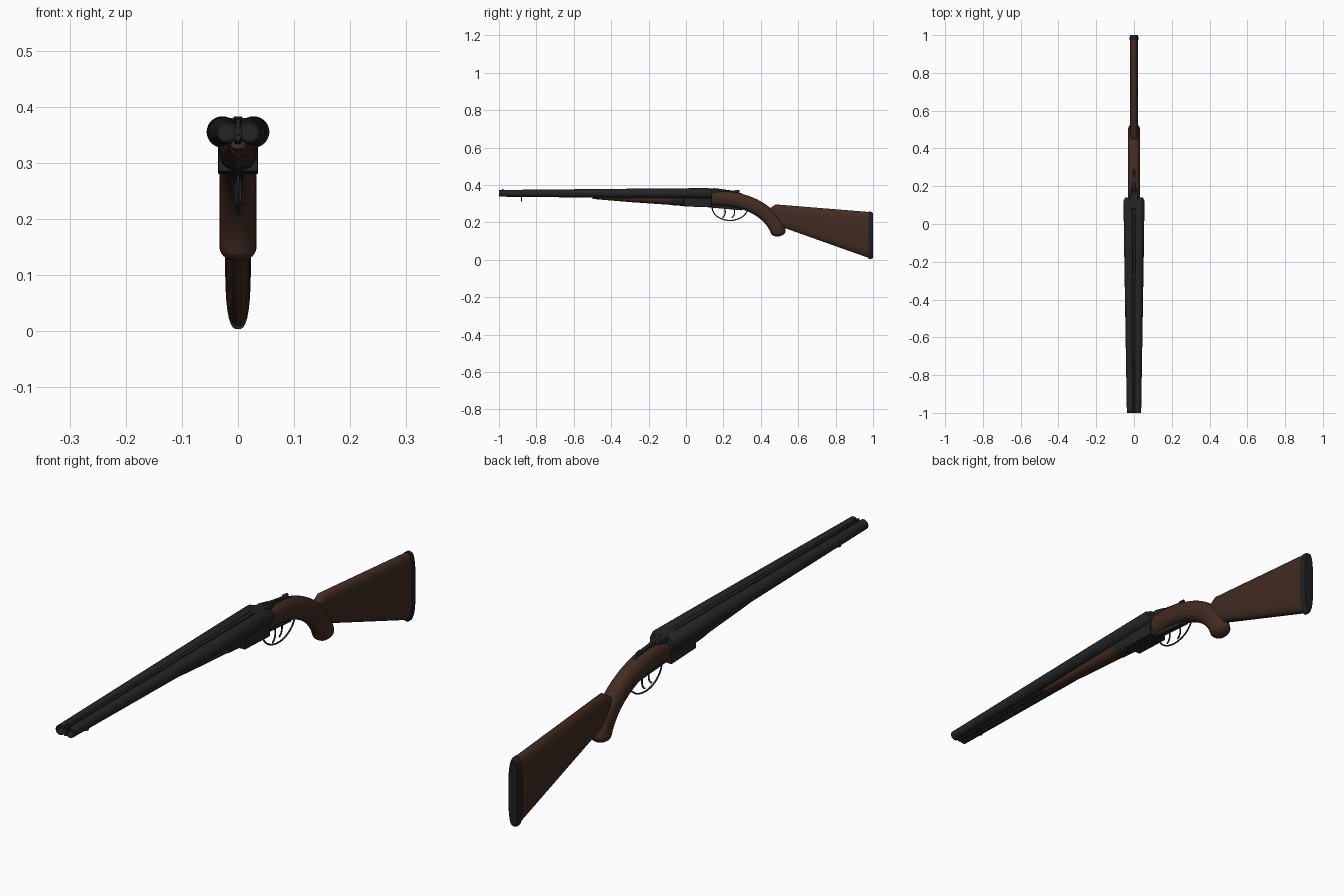
import bpy
import bmesh
import math
from mathutils import Vector
from mathutils.geometry import interpolate_bezier

cube = bpy.data.objects.get("Cube")
if cube:
    bpy.data.objects.remove(cube, do_unlink=True)


def material(name, red, green, blue):
    mat = bpy.data.materials.new(name)
    mat.use_nodes = True
    colour = (red, green, blue, 1)
    mat.diffuse_color = colour
    mat.node_tree.nodes["Principled BSDF"].inputs["Base Color"].default_value = colour
    return mat


STEEL = material("blued steel", 0.017, 0.018, 0.019)
WOOD = material("dark walnut", 0.054, 0.025, 0.016)
PAD = material("butt plate black", 0.014, 0.014, 0.015)


def superellipse(angle, power):
    """Point on a unit outline that grows squarer as the power rises."""
    cosine, sine = math.cos(angle), math.sin(angle)
    return (math.copysign(abs(cosine) ** (2 / power), cosine),
            math.copysign(abs(sine) ** (2 / power), sine))


def loft(name, mat, rings, power=2.0, sides=32, follow=False):
    """Skin rings given as (centre, half width, half height), in order along y."""
    bm = bmesh.new()
    centres = [centre for centre, width, height in rings]
    outline = [superellipse(math.tau * (k + 0.5) / sides, power) for k in range(sides)]
    loops = []
    for i, (centre, width, height) in enumerate(rings):
        up = Vector((0, 0, 1))
        if follow:
            ahead = centres[min(i + 1, len(rings) - 1)] - centres[max(i - 1, 0)]
            up = Vector((0, -ahead.z, ahead.y)).normalized()
        loops.append([bm.verts.new(centre + Vector((u * width, 0, 0)) + up * v * height)
                      for u, v in outline])
    for near, far in zip(loops, loops[1:]):
        for k in range(sides):
            bm.faces.new((near[k - 1], near[k], far[k], far[k - 1]))
    bm.faces.new(loops[0])
    bm.faces.new(loops[-1])
    bmesh.ops.recalc_face_normals(bm, faces=bm.faces)
    mesh = bpy.data.meshes.new(name)
    bm.to_mesh(mesh)
    bm.free()
    mesh.materials.append(mat)
    mesh.polygons.foreach_set("use_smooth", [True] * len(mesh.polygons))
    mesh.set_sharp_from_angle(angle=math.radians(40))
    obj = bpy.data.objects.new(name, mesh)
    bpy.context.collection.objects.link(obj)
    return obj


def span(y, bottom, top, width):
    """Ring on the centre line, reaching from bottom to top."""
    return Vector((0, y, (bottom + top) / 2)), width, (top - bottom) / 2


def block(name, mat, *spans):
    """Four-sided bar through the given spans, with softened edges."""
    corner = math.sqrt(2)
    rings = [(c, w * corner, h * corner) for c, w, h in spans]
    bevel = loft(name, mat, rings, sides=4).modifiers.new("soft edges", "BEVEL")
    bevel.width = 0.002
    bevel.segments = 2


def arc(name, centre, across, drop, start, end, thickness):
    """Round wire swept along part of an ellipse, angles in degrees."""
    curve = bpy.data.curves.new(name, "CURVE")
    curve.dimensions = "3D"
    curve.bevel_depth = thickness
    curve.bevel_resolution = 2
    curve.use_fill_caps = True
    spline = curve.splines.new("POLY")
    steps = 24
    spline.points.add(steps)
    for i, point in enumerate(spline.points):
        a = math.radians(start + (end - start) * i / steps)
        place = Vector(centre) + Vector(across) * math.cos(a)
        place.z += drop * math.sin(a)
        point.co = (*place, 1)
    spline.use_smooth = True
    curve.materials.append(mat_of_wire)
    obj = bpy.data.objects.new(name, curve)
    bpy.context.collection.objects.link(obj)


mat_of_wire = STEEL

# Twin tapered barrels, bored at the muzzle, with rounded fences at the breech
BARREL_PROFILE = ((-0.95, 0.014), (-1, 0.014), (-1, 0.018), (-0.17, 0.026),
                  (0.12, 0.028), (0.14, 0.02))
for side, label in ((1, "left"), (-1, "right")):
    loft(label + "_barrel", STEEL,
         [(Vector((side * (0.02 + 0.007 * (y + 1)), y, 0.355)), r, r)
          for y, r in BARREL_PROFILE])

# Ribs joining the barrels, and the front sight bead
block("top_rib", STEEL, span(-1, 0.35, 0.372, 0.004), span(0.12, 0.35, 0.379, 0.008))
block("bottom_rib", STEEL, span(-1, 0.338, 0.35, 0.005), span(0, 0.33, 0.35, 0.008))
loft("front_bead", STEEL, [span(-0.985, 0.37, 0.378, 0.004),
                           span(-0.975, 0.37, 0.378, 0.004)], sides=12)

# Action body: bar, standing breech, top strap and lower tang
block("action_bar", STEEL, span(-0.01, 0.285, 0.35, 0.035), span(0.135, 0.28, 0.35, 0.036))
block("standing_breech", STEEL, span(0.08, 0.34, 0.38, 0.016),
      span(0.15, 0.33, 0.38, 0.022), span(0.19, 0.34, 0.375, 0.014))
block("top_strap", STEEL, span(0.17, 0.35, 0.377, 0.012), span(0.3, 0.33, 0.355, 0.005))
block("lower_tang", STEEL, span(0.13, 0.279, 0.3, 0.012), span(0.3, 0.264, 0.28, 0.008))

# Opening lever with a raised thumb piece
block("top_lever", STEEL, span(0.15, 0.37, 0.383, 0.008), span(0.26, 0.35, 0.368, 0.005))
loft("thumb_piece", STEEL, [span(0.255, 0.35, 0.368, 0.005), span(0.265, 0.35, 0.374, 0.008),
                            span(0.285, 0.35, 0.372, 0.006)], sides=16)

# Fore-end wood and its iron
loft("fore_end", WOOD, [span(-0.5, 0.325, 0.345, 0.018), span(-0.3, 0.308, 0.354, 0.026),
                        span(-0.08, 0.293, 0.36, 0.031)], power=2.3)
loft("fore_end_iron", STEEL, [span(-0.08, 0.292, 0.36, 0.032),
                              span(0, 0.286, 0.363, 0.034)], power=2.5)

# Pistol grip swept along one bend, closed by a rounded knob
path = interpolate_bezier(Vector((0, 0.13, 0.327)), Vector((0, 0.33, 0.34)),
                          Vector((0, 0.46, 0.25)), Vector((0, 0.493, 0.15)), 20)
grip = [(point, 0.033, 0.04) for point in path]
for i in range(1, 8):
    a = math.radians(12 * i)
    grip.append((path[-1] + Vector((0, 0.004, -0.025)) * math.sin(a),
                 0.033 * math.cos(a), 0.04 * math.cos(a)))
loft("grip", WOOD, grip, power=2.2, follow=True)

# Shoulder stock and butt plate
loft("shoulder_stock", WOOD, [span(0.44, 0.22, 0.27, 0.018), span(0.48, 0.186, 0.296, 0.022),
                              span(0.975, 0.01, 0.256, 0.022)], power=2.8)
loft("butt_plate", PAD, [span(0.975, 0.003, 0.258, 0.023), span(0.99, 0.003, 0.257, 0.023),
                         span(1, 0.01, 0.25, 0.019)], power=2.8)

# Trigger guard, two triggers and the sling loop
arc("trigger_guard", (0, 0.235, 0.28), (0, 0.095, 0), 0.07, 180, 360, 0.003)
for label, x, y in (("front", 0.004, 0.19), ("rear", -0.004, 0.24)):
    arc(label + "_trigger", (x, y, 0.255), (0, 0.02, 0), 0.03, 90, -80, 0.003)
arc("sling_loop", (0, -0.88, 0.337), (0.014, 0, 0), 0.024, 180, 360, 0.002)
